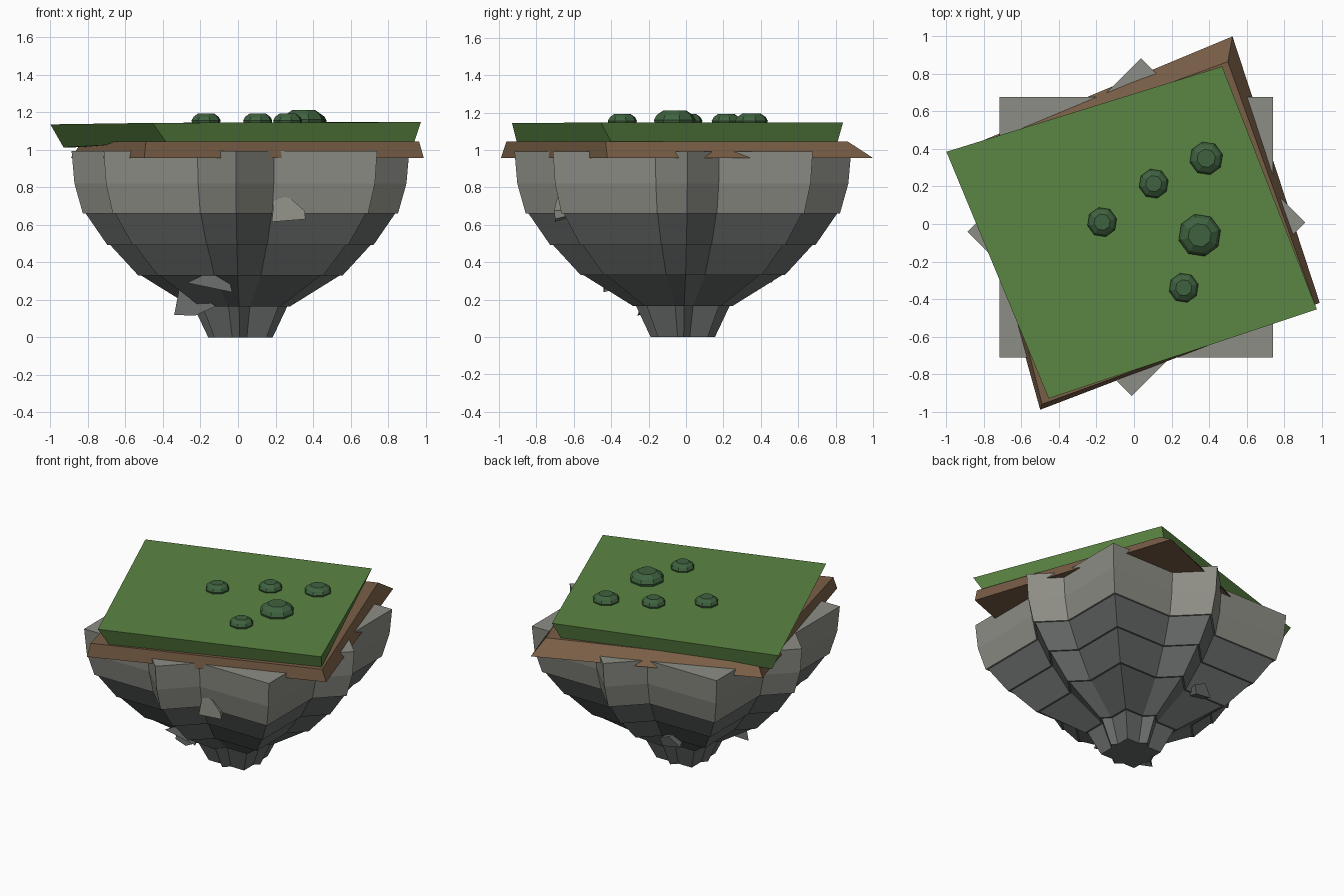
import bpy, bmesh, math
from mathutils import Vector

if "Cube" in bpy.data.objects:
    bpy.data.objects.remove(bpy.data.objects["Cube"])


def material(name, rgb):
    m = bpy.data.materials.new(name)
    m.diffuse_color = (*rgb, 1)
    m.use_nodes = True
    m.node_tree.nodes["Principled BSDF"].inputs["Base Color"].default_value = m.diffuse_color
    return m


GRASS = material("grass green", (0.105, 0.235, 0.056))
DIRT = material("dirt brown", (0.19, 0.113, 0.062))
LIGHT = material("light stone", (0.27, 0.27, 0.238))
DARK = material("dark stone", (0.14, 0.147, 0.147))
BUSH = material("bush green", (0.05, 0.122, 0.05))


def finish(bm, name, mat):
    bmesh.ops.recalc_face_normals(bm, faces=bm.faces)
    me = bpy.data.meshes.new(name)
    bm.to_mesh(me)
    bm.free()
    me.materials.append(mat)
    ob = bpy.data.objects.new(name, me)
    bpy.context.collection.objects.link(ob)
    return ob


def loft(name, rings, mat):
    """Closed solid skinned through rings of equal length."""
    bm = bmesh.new()
    rows = [[bm.verts.new(p) for p in ring] for ring in rings]
    n = len(rows[0])
    for a, b in zip(rows, rows[1:]):
        for i in range(n):
            j = (i + 1) % n
            bm.faces.new((a[i], a[j], b[j], b[i]))
    bm.faces.new(rows[0][::-1])
    bm.faces.new(rows[-1])
    return finish(bm, name, mat)


def star(tip, z):
    """Eight-point ring: a rectangle crossed with a diamond."""
    sx, sy, s = 0.81 * tip, 0.772 * tip, 0.027 * tip
    nx, ny = tip - sy, tip - sx
    pts = [(sx, -ny + s), (tip, s), (sx, ny + s), (sx, sy),
           (nx + s, sy), (s, tip), (-nx + s, sy), (-sx, sy)]
    pts += [(-x, -y) for x, y in pts]
    pts = pts[:7] + [(-sx, sy)] + pts[8:15] + [(sx, -sy)]
    return [(x + 0.013, y - 0.017, z) for x, y in pts]


# Rock body: stacked tapering layers with thin ledges between them
layers = [("rock_top", LIGHT, [(0.84, 0.66), (0.885, 0.82), (0.90, 0.992)]),
          ("rock_upper", DARK, [(0.71, 0.493), (0.825, 0.66)]),
          ("rock_middle", DARK, [(0.545, 0.33), (0.695, 0.493)]),
          ("rock_lower", DARK, [(0.265, 0.165), (0.53, 0.33)]),
          ("rock_foot", DARK, [(0.172, 0.0), (0.25, 0.165)])]
for name, mat, rings in layers:
    loft(name, [star(r, z) for r, z in rings], mat)

# Dirt slab, wider at the bottom
loft("dirt_slab", [
    [(-0.5, -0.99, 0.957), (0.99, -0.42, 0.957), (0.525, 1.0, 0.957), (-0.89, 0.41, 0.957)],
    [(-0.49, -0.96, 1.045), (0.965, -0.43, 1.045), (0.5, 0.865, 1.045), (-0.83, 0.38, 1.045)],
], DIRT)

# Grass slab, wider at the top with one drooping corner
loft("grass_slab", [
    [(-0.385, -0.905, 1.043), (0.94, -0.40, 1.043), (0.42, 0.81, 1.043), (-0.93, 0.36, 1.012)],
    [(-0.455, -0.93, 1.143), (0.975, -0.455, 1.147), (0.47, 0.84, 1.147), (-1.0, 0.385, 1.135)],
], GRASS)

# Bushes: faceted eight-sided domes
for i, (x, y, r, h) in enumerate([(0.385, 0.35, 0.09, 0.052), (0.105, 0.215, 0.08, 0.05),
                                  (-0.17, 0.01, 0.08, 0.05), (0.35, -0.06, 0.115, 0.068),
                                  (0.265, -0.34, 0.08, 0.05)]):
    loft(f"bush_{i + 1}", [
        [(x + r * k * math.cos(t), y + r * k * math.sin(t), 1.143 + h * f)
         for t in (math.tau * (s + 0.3) / 8 for s in range(8))]
        for k, f in ((0.92, -0.2), (1.0, 0.25), (0.86, 0.65), (0.55, 1.0))], BUSH)


def shard(name, outline, inner, mat):
    """Angular chip: an outer outline tapering back into the rock."""
    c = Vector(inner)
    back = [tuple(c + (Vector(p) - c) * 0.35) for p in outline]
    loft(name, [outline, back], mat)


# Loose stone chips on the sides
shard("front_chip", [(0.18, -0.70, 0.615), (0.36, -0.70, 0.63), (0.355, -0.705, 0.675),
                     (0.28, -0.69, 0.74), (0.195, -0.675, 0.76)], (0.26, -0.5, 0.68), LIGHT)
shard("left_chip", [(-0.27, -0.44, 0.29), (-0.03, -0.44, 0.24), (-0.05, -0.42, 0.315),
                    (-0.16, -0.43, 0.345)], (-0.12, -0.2, 0.29), DARK)
shard("low_chip", [(-0.34, -0.22, 0.12), (-0.23, -0.26, 0.115), (-0.12, -0.24, 0.165),
                   (-0.21, -0.25, 0.23), (-0.315, -0.22, 0.25)], (-0.12, -0.1, 0.2), DARK)
shard("back_chip", [(-0.27, 0.45, 0.31), (-0.14, 0.46, 0.29), (-0.12, 0.47, 0.35),
                    (-0.2, 0.48, 0.38)], (-0.18, 0.25, 0.36), DARK)
